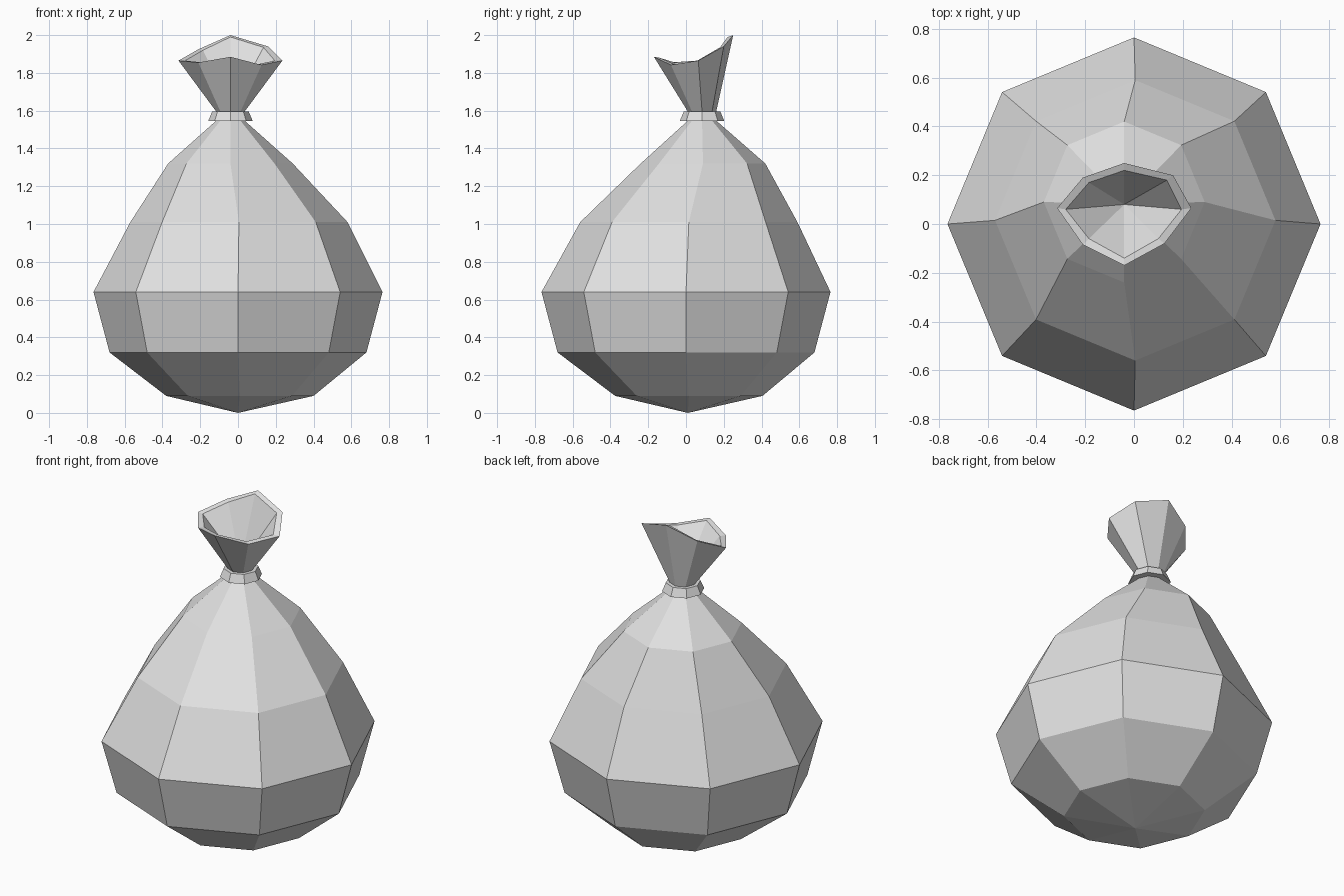
import bpy, bmesh
from math import cos, sin, tau

SIDES = 8
NECK = (-0.04, 0.085)

cube = bpy.data.objects.get("Cube")
if cube:
    bpy.data.objects.remove(cube, do_unlink=True)

grey = bpy.data.materials.new("light grey")
grey.use_nodes = True
colour = (0.75, 0.75, 0.75, 1)
grey.diffuse_color = colour
grey.node_tree.nodes["Principled BSDF"].inputs["Base Color"].default_value = colour


def ring(centre, radius, z):
    return [(centre[0] + radius * cos(tau * i / SIDES),
             centre[1] + radius * sin(tau * i / SIDES), z) for i in range(SIDES)]


def loft(name, rings, start=None, end=None, closed=False):
    """Join rings with quads; optional tip points, or a closed loop of rings."""
    bm = bmesh.new()
    loops = [[bm.verts.new(p) for p in r] for r in rings]
    pairs = list(zip(loops, loops[1:]))
    if closed:
        pairs.append((loops[-1], loops[0]))
    for a, b in pairs:
        for i in range(SIDES):
            j = (i + 1) % SIDES
            bm.faces.new((a[i], a[j], b[j], b[i]))
    for tip, loop, flip in ((start, loops[0], True), (end, loops[-1], False)):
        if tip:
            v = bm.verts.new(tip)
            for i in range(SIDES):
                edge = [loop[i], loop[(i + 1) % SIDES]]
                if flip:
                    edge.reverse()
                bm.faces.new(edge + [v])
    bmesh.ops.recalc_face_normals(bm, faces=bm.faces)
    mesh = bpy.data.meshes.new(name)
    bm.to_mesh(mesh)
    bm.free()
    mesh.materials.append(grey)
    obj = bpy.data.objects.new(name, mesh)
    bpy.context.collection.objects.link(obj)
    return obj


# Bulging sack, leaning slightly towards the neck
loft("sack_body", [
    ring((0.01, 0.015), 0.39, 0.09),
    ring((0, 0), 0.68, 0.32),
    ring((0, 0), 0.765, 0.64),
    ring((0.005, 0.015), 0.575, 1.01),
    ring((-0.04, 0.09), 0.33, 1.32),
    ring(NECK, 0.072, 1.55),
    ring(NECK, 0.072, 1.57),
], start=(0, 0.01, 0), end=(*NECK, 1.57))

# Tie around the neck
loft("neck_tie", [
    ring(NECK, 0.06, 1.545),
    ring(NECK, 0.118, 1.545),
    ring(NECK, 0.097, 1.595),
    ring(NECK, 0.06, 1.595),
], closed=True)

# Flared, uneven mouth with a thick rim and a hollow inside
outer_rim = [(0.235, 0.065, 1.865), (0.16, 0.2, 1.94), (-0.04, 0.25, 2.0),
             (-0.21, 0.19, 1.925), (-0.315, 0.065, 1.865), (-0.21, -0.085, 1.855),
             (-0.04, -0.17, 1.885), (0.125, -0.08, 1.842)]
inner_rim = [(0.195, 0.06, 1.865), (0.135, 0.18, 1.935), (-0.04, 0.22, 1.99),
             (-0.185, 0.17, 1.92), (-0.28, 0.06, 1.865), (-0.185, -0.06, 1.855),
             (-0.04, -0.14, 1.88), (0.1, -0.06, 1.845)]
loft("sack_mouth", [ring(NECK, 0.072, 1.57), ring(NECK, 0.075, 1.595),
                    outer_rim, inner_rim],
     start=(*NECK, 1.57), end=(-0.04, 0.08, 1.61))
